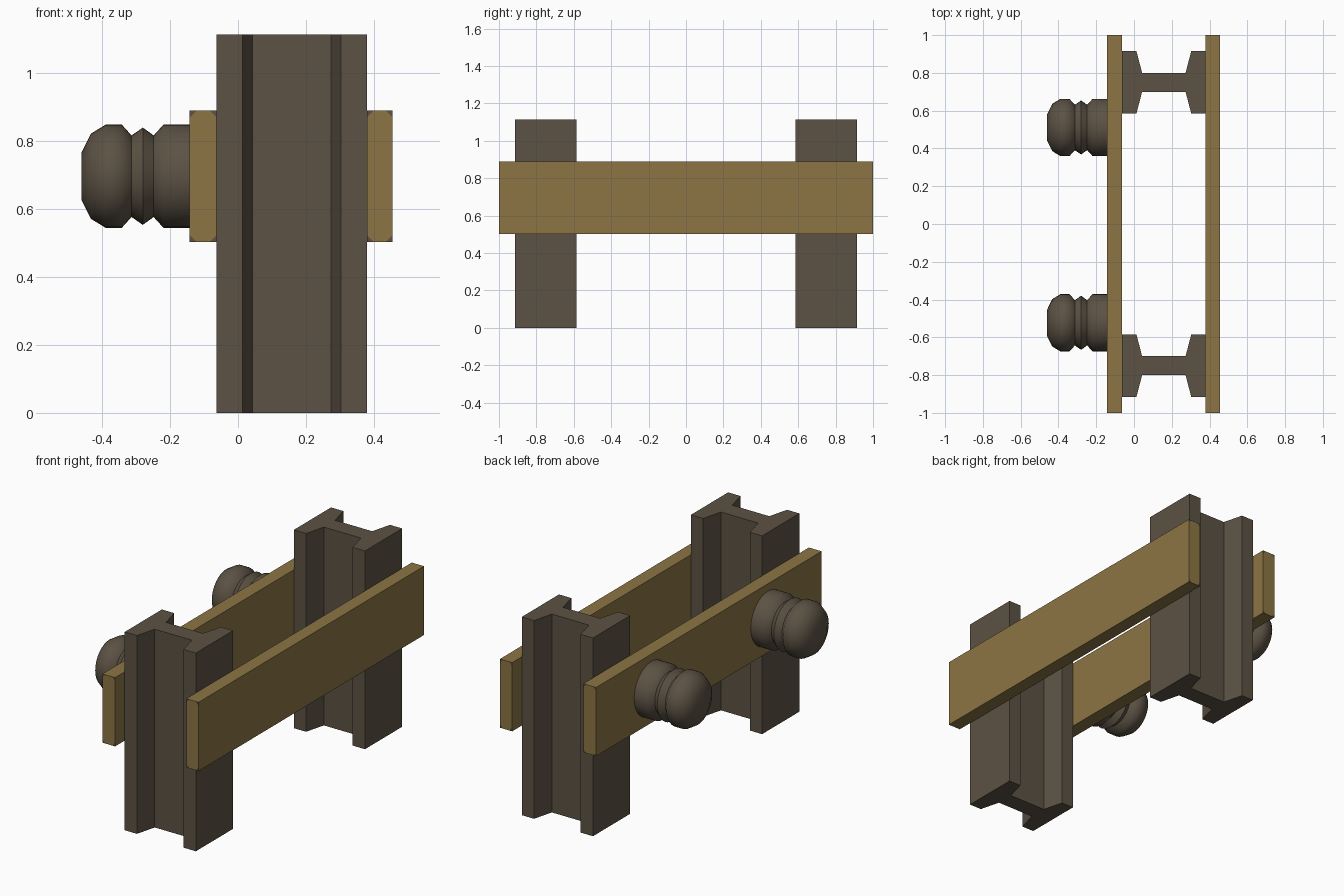
import bpy, bmesh, math
from mathutils import Vector

cube = bpy.data.objects.get("Cube")
if cube:
    bpy.data.objects.remove(cube)


def material(name, rgb):
    m = bpy.data.materials.new(name)
    m.use_nodes = True
    m.diffuse_color = (*rgb, 1)
    m.node_tree.nodes["Principled BSDF"].inputs["Base Color"].default_value = (*rgb, 1)
    return m


wood = material("ochre wood", (0.262, 0.178, 0.058))
iron = material("dark iron", (0.107, 0.084, 0.058))


def make_object(name, bm, *mats):
    bmesh.ops.recalc_face_normals(bm, faces=bm.faces)
    mesh = bpy.data.meshes.new(name)
    bm.to_mesh(mesh)
    bm.free()
    for m in mats:
        mesh.materials.append(m)
    obj = bpy.data.objects.new(name, mesh)
    bpy.context.collection.objects.link(obj)
    return obj


# Upright posts: H-shaped section with tapered flanges, extruded upward
HEIGHT, MID_X = 1.113, 0.158
QUARTER = [(0.115, 0.05), (0.145, 0.165), (0.221, 0.165)]


def post(name, y):
    right = QUARTER + [(x, -d) for x, d in reversed(QUARTER)]
    outline = right + [(-x, -d) for x, d in right]
    bm = bmesh.new()
    face = bm.faces.new([bm.verts.new((MID_X + x, y + d, 0)) for x, d in outline])
    new = bmesh.ops.extrude_face_region(bm, geom=[face])["geom"]
    bmesh.ops.translate(bm, vec=(0, 0, HEIGHT),
                        verts=[v for v in new if isinstance(v, bmesh.types.BMVert)])
    make_object(name, bm, iron)


# Long beams with small worn, dark corners on their ends
def beam(name, x0, x1, z0=0.503, z1=0.889):
    bm = bmesh.new()
    bmesh.ops.create_cube(bm, size=1)
    size = Vector((x1 - x0, 2, z1 - z0))
    centre = Vector(((x0 + x1) / 2, 0, (z0 + z1) / 2))
    for v in bm.verts:
        v.co = centre + v.co * size
    for end in (-1, 1):
        for sx in (-1, 1):
            for sz in (-1, 1):
                corner = Vector((centre.x + sx * size.x / 2, end, centre.z + sz * size.z / 2))
                faces = [f for f in bm.faces if abs(f.calc_center_median().y - end) < 0.001]
                geom = set(faces)
                for f in faces:
                    geom.update(f.edges, f.verts)
                bmesh.ops.bisect_plane(bm, geom=list(geom),
                                       plane_co=corner - Vector((sx * 0.02, 0, 0)),
                                       plane_no=Vector((sx, 0, sz)).normalized())
    for f in bm.faces:
        if f.calc_area() < 0.0005:
            f.material_index = 1
    make_object(name, bm, wood, iron)


# Buffers: turned profile spun about a sideways axis
PROFILE = [(-0.142, 0.152), (-0.219, 0.152), (-0.248, 0.12), (-0.28, 0.143),
           (-0.313, 0.12), (-0.342, 0.152), (-0.389, 0.152), (-0.433, 0.125), (-0.46, 0.07)]


def buffer(name, y, z=0.696, sides=32):
    bm = bmesh.new()
    rings = []
    for x, r in PROFILE:
        angles = [2 * math.pi * i / sides for i in range(sides)]
        rings.append([bm.verts.new((x, y + r * math.cos(a), z + r * math.sin(a))) for a in angles])
    for a, b in zip(rings, rings[1:]):
        for i in range(sides):
            j = (i + 1) % sides
            bm.faces.new((a[i], a[j], b[j], b[i]))
    bm.faces.new(rings[0])
    bm.faces.new(rings[-1])
    obj = make_object(name, bm, iron)
    bpy.ops.object.select_all(action="DESELECT")
    obj.select_set(True)
    bpy.context.view_layer.objects.active = obj
    bpy.ops.object.shade_smooth_by_angle(angle=math.radians(65))


post("front_post", -0.75)
post("back_post", 0.75)
beam("right_beam", -0.142, -0.063)
beam("left_beam", 0.379, 0.455)
buffer("front_buffer", -0.523)
buffer("back_buffer", 0.511)
